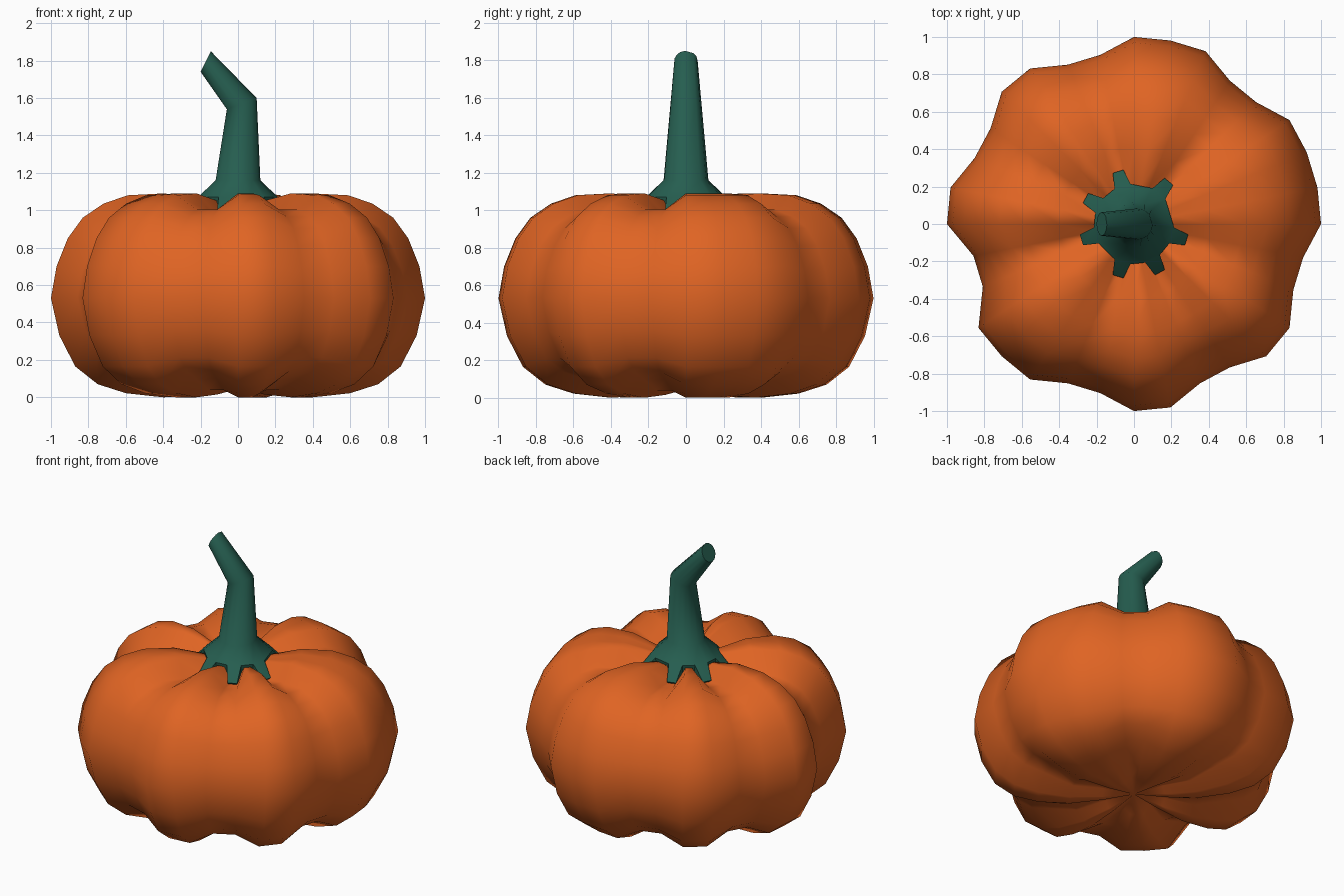
import bpy, bmesh, math
from mathutils import Vector

if "Cube" in bpy.data.objects:
    bpy.data.objects.remove(bpy.data.objects["Cube"])


def material(name, rgb):
    m = bpy.data.materials.new(name)
    m.diffuse_color = (*rgb, 1)
    m.use_nodes = True
    m.node_tree.nodes["Principled BSDF"].inputs["Base Color"].default_value = m.diffuse_color
    return m


def finish(bm, name, mat, angle):
    bmesh.ops.recalc_face_normals(bm, faces=bm.faces[:])
    me = bpy.data.meshes.new(name)
    bm.to_mesh(me)
    bm.free()
    ob = bpy.data.objects.new(name, me)
    bpy.context.collection.objects.link(ob)
    me.materials.append(mat)
    bpy.ops.object.select_all(action='DESELECT')
    ob.select_set(True)
    bpy.context.view_layer.objects.active = ob
    bpy.ops.object.shade_smooth_by_angle(angle=math.radians(angle))
    return ob


def bridge(bm, a, b):
    n = len(a)
    for i in range(n):
        bm.faces.new((a[i], a[(i + 1) % n], b[(i + 1) % n], b[i]))


orange = material("pumpkin orange", (0.74, 0.127, 0.017))
green = material("stem green", (0.019, 0.112, 0.08))

# Pumpkin body: ridge profile (radius, height), pushed inwards at the grooves
profile = [(.2, .015), (.4, 0), (.6, .022), (.75, .07), (.87, .165), (.955, .33),
           (1, .53), (.97, .70), (.91, .85), (.83, .96), (.72, 1.035),
           (.59, 1.08), (.4, 1.09), (.22, 1.055)]
SEG = 32
grooves = [4, 9, 13, 17, 22, 26, 30]      # first segment of each two-wide groove
depth = {}
for g in grooves:
    d = .125 if g == 17 else .078
    depth[g] = depth[g + 1] = d

bm = bmesh.new()
rings = []
for k, (r, z) in enumerate(profile):
    p0 = Vector(profile[max(k - 1, 0)])
    p1 = Vector(profile[min(k + 1, len(profile) - 1)])
    t = (p1 - p0).normalized()
    n = Vector((t.y, -t.x))               # outward normal of the profile
    if k >= len(profile) - 2:
        n = Vector((0, 1.25))
    elif k < 2:
        n = Vector((0, -.5))
    ring = []
    for i in range(SEG):
        a = math.tau * i / SEG
        d = depth.get(i, 0)
        rr, zz = r - n.x * d, z - n.y * d
        ring.append(bm.verts.new((rr * math.cos(a), rr * math.sin(a), zz)))
    rings.append(ring)
for a, b in zip(rings, rings[1:]):
    bridge(bm, a, b)
for ring, z in ((rings[0], .045), (rings[-1], .98)):
    c = bm.verts.new((0, 0, z))
    for i in range(SEG):
        bm.faces.new((ring[i], ring[(i + 1) % SEG], c))
finish(bm, "pumpkin_body", orange, 80)

# Stem: 14-sided bent tube, one leaf lying in each groove
leaf_angles = [math.radians((g + .5) * 11.25) for g in grooves]
half = math.radians(12)
angles = [a + s * half for a in leaf_angles for s in (-1, 1)]


def stem_ring(bm, cx, cz, ux, uz, vy):
    return [bm.verts.new((cx + ux * math.cos(a), vy * math.sin(a), cz + uz * math.cos(a)))
            for a in angles]


bm = bmesh.new()
under = stem_ring(bm, 0, .90, .19, 0, .19)
calyx = stem_ring(bm, 0, 1.07, .215, 0, .215)
neck = stem_ring(bm, 0, 1.16, .12, 0, .12)
bend = stem_ring(bm, .02, 1.57, .08, .03, .083)
tip = stem_ring(bm, -.1725, 1.795, .0275, .055, .063)
for a, b in zip((calyx, neck, bend), (neck, bend, tip)):
    bridge(bm, a, b)
bm.faces.new(tip)
bm.faces.new(under[::-1])
for i in range(14):
    j = (i + 1) % 14
    if i % 2:                              # plain side between leaves
        bm.faces.new((under[i], under[j], calyx[j], calyx[i]))
    else:                                  # leaf with a blunt tip
        a = leaf_angles[i // 2]
        t = [bm.verts.new((.295 * math.cos(a + s * .1), .295 * math.sin(a + s * .1), .985))
             for s in (-1, 1)]
        bm.faces.new((calyx[i], t[0], t[1], calyx[j]))
        bm.faces.new((under[i], under[j], t[1], t[0]))
        bm.faces.new((under[i], t[0], calyx[i]))
        bm.faces.new((under[j], calyx[j], t[1]))
finish(bm, "stem", green, 50)
